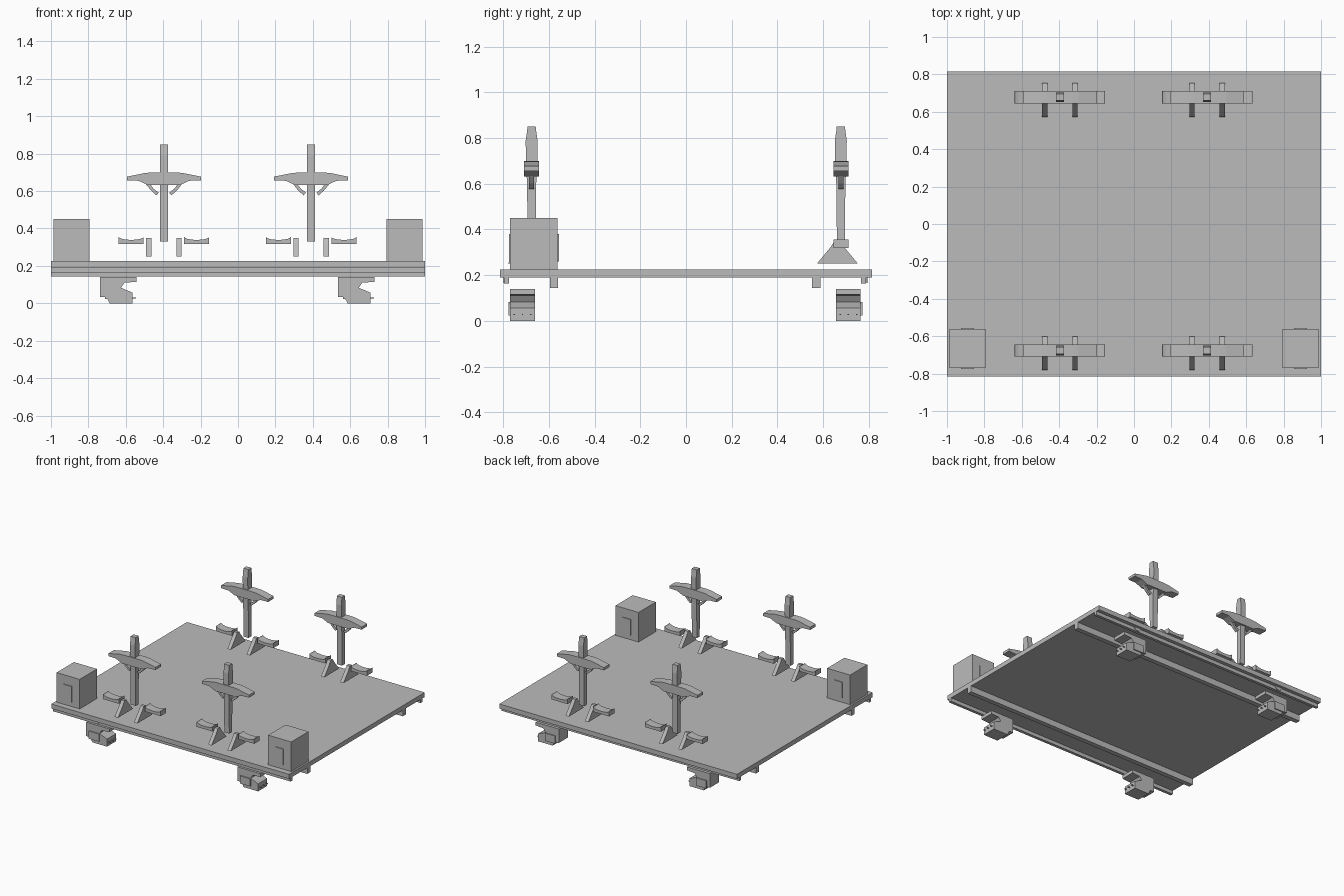
import bpy
import bmesh
from math import radians, sin, cos, pi
from mathutils import Vector

cube = bpy.data.objects.get("Cube")
if cube:
    bpy.data.objects.remove(cube, do_unlink=True)

grey = bpy.data.materials.new("plain_grey")
grey.use_nodes = True
colour = (0.5, 0.5, 0.5, 1)
grey.diffuse_color = colour
grey.node_tree.nodes["Principled BSDF"].inputs["Base Color"].default_value = colour


def finish(name, bm):
    bmesh.ops.recalc_face_normals(bm, faces=bm.faces)
    mesh = bpy.data.meshes.new(name)
    bm.to_mesh(mesh)
    bm.free()
    mesh.materials.append(grey)
    obj = bpy.data.objects.new(name, mesh)
    bpy.context.collection.objects.link(obj)
    return obj


def prism(name, profile, axis, start, end, at=(0, 0)):
    """Extrude a (side, z) profile along x or y, moved to the point at."""
    def place(s, depth, z):
        x, y = (depth, s) if axis == "x" else (s, depth)
        return Vector((x + at[0], y + at[1], z))
    bm = bmesh.new()
    face = bm.faces.new([bm.verts.new(place(s, start, z)) for s, z in profile])
    out = bmesh.ops.extrude_face_region(bm, geom=[face])
    verts = [v for v in out["geom"] if isinstance(v, bmesh.types.BMVert)]
    bmesh.ops.translate(bm, verts=verts, vec=place(0, end, 0) - place(0, start, 0))
    return finish(name, bm)


def box(name, x, y, z, at=(0, 0)):
    profile = [(x[0], z[0]), (x[1], z[0]), (x[1], z[1]), (x[0], z[1])]
    return prism(name, profile, "y", y[0], y[1], at)


def mirrored(profile):
    """Complete a half profile by reflecting it, dropping doubled points."""
    return profile + [(-s, z) for s, z in reversed(profile) if s > 0]


def loft(name, rings, at):
    """Square post through (z, half width, half depth) rings."""
    bm = bmesh.new()
    loops = [[bm.verts.new((at[0] + sx * w, at[1] + sy * d, z))
              for sx, sy in ((-1, -1), (1, -1), (1, 1), (-1, 1))] for z, w, d in rings]
    for low, high in zip(loops, loops[1:]):
        for i in range(4):
            j = (i + 1) % 4
            bm.faces.new((low[i], low[j], high[j], high[i]))
    bm.faces.new(loops[0])
    bm.faces.new(loops[-1])
    return finish(name, bm)


# Deck and the rails beneath it
box("deck", (-1, 1), (-0.815, 0.815), (0.19, 0.225))
box("front_deep_rail", (-1, 1), (-0.596, -0.56), (0.144, 0.19))
box("back_deep_rail", (-1, 1), (0.552, 0.588), (0.144, 0.19))
box("front_edge_rail", (-1, 1), (-0.797, -0.775), (0.163, 0.19))
box("back_edge_rail", (-1, 1), (0.766, 0.788), (0.163, 0.19))

# Corner boxes with a thin panel on front and back
for side, x in (("right", -0.89), ("left", 0.89)):
    box(side + "_corner_box", (-0.097, 0.097), (-0.77, -0.562), (0.225, 0.45), (x, 0))
    box(side + "_box_front_panel", (-0.034, 0.034), (-0.776, -0.77), (0.26, 0.38), (x, 0))
    box(side + "_box_back_panel", (-0.034, 0.034), (-0.562, -0.556), (0.26, 0.38), (x, 0))

# Cross-shaped uprights, each with struts, feet and saddles
beam = mirrored([(0.085, 0.632), (0.135, 0.655), (0.198, 0.657),
                 (0.198, 0.677), (0.1, 0.697), (0.07, 0.699)])
post_rings = [(0.33, 0.021, 0.017), (0.6, 0.021, 0.02), (0.7, 0.021, 0.025),
              (0.79, 0.021, 0.026), (0.83, 0.021, 0.02), (0.85, 0.021, 0.018)]
foot = mirrored([(0.09, 0.25), (0.032, 0.32), (0.012, 0.35)])
strut = [(0.028, 0.592), (0.055, 0.612), (0.072, 0.635),
         (0.095, 0.635), (0.068, 0.602), (0.04, 0.577)]
# Saddle with a dished top
dish = [(0.067 * cos(pi * i / 8), 0.356 - 0.017 * sin(pi * i / 8)) for i in range(9)]
saddle = [(-0.067, 0.318), (0.067, 0.318)] + dish

for row, y in (("front", -0.676), ("back", 0.678)):
    for side, x in (("right", -0.396), ("left", 0.391)):
        label = row + "_" + side + "_"
        loft(label + "post", post_rings, (x, y))
        prism(label + "crossbeam", beam, "y", -0.033, 0.033, (x, y))
        for end, s in (("inner", -1), ("outer", 1)):
            prism(label + end + "_strut", [(s * a, z) for a, z in strut],
                  "y", -0.011, 0.011, (x, y))
            prism(label + end + "_foot", foot, "x", -0.014, 0.014,
                  (x + s * 0.081, y - 0.015))
            prism(label + end + "_saddle", saddle, "y", -0.033, 0.033,
                  (x + s * 0.175, y))

# Clamps under the deck, with side plates, bolts and round caps
clamp = [(0, 0.14), (0.195, 0.14), (0.195, 0.115), (0.13, 0.11), (0.112, 0.083),
         (0.175, 0.057), (0.175, 0), (0.052, 0), (0.034, 0.034), (0, 0.034)]
cap = [(0.03 * cos(pi * i / 8), 0.195 + 0.03 * sin(pi * i / 8)) for i in range(16)]
for row, y, out in (("front", -0.716, -1), ("back", 0.711, 1)):
    for side, x in (("right", -0.738), ("left", 0.534)):
        label = row + "_" + side + "_"
        prism(label + "clamp", clamp, "y", -0.054, 0.054, (x, y))
        box(label + "clamp_plate", (0.027, 0.113), (out * 0.054, out * 0.062),
            (0.024, 0.082), (x, y))
        prism(label + "rail_cap", cap, "y", 0, out * 0.005,
              (x + 0.1, y + out * 0.079))
        for offset in (-0.036, 0, 0.036):
            box(label + "bolt", (0.17, 0.192), (-0.003, 0.003), (0.025, 0.031),
                (x, y + offset))
